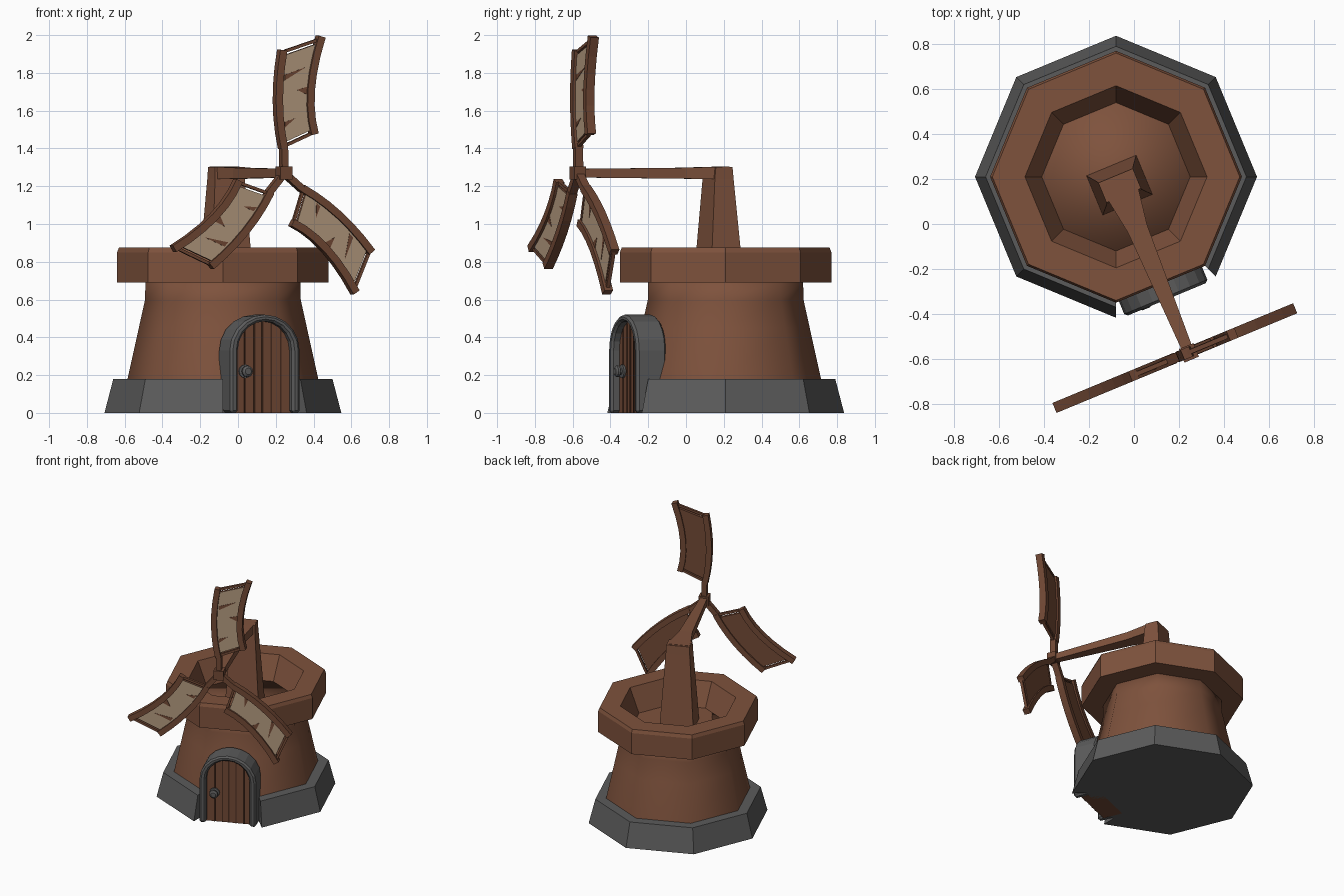
import bpy, bmesh, math
from mathutils import Vector

if "Cube" in bpy.data.objects:
    bpy.data.objects.remove(bpy.data.objects["Cube"])

ORIGIN, TURN = (-0.08, 0.21, 0), math.radians(22.5)   # tower axis; local -y faces the door


def mat(name, r, g, b):
    m = bpy.data.materials.new(name)
    m.diffuse_color = (r, g, b, 1)
    m.use_nodes = True
    m.node_tree.nodes["Principled BSDF"].inputs["Base Color"].default_value = m.diffuse_color
    return m


CLAY = mat("clay_brown", 0.21, 0.085, 0.046)
WOOD = mat("wood_brown", 0.165, 0.065, 0.035)
DARK = mat("dark_wood", 0.06, 0.024, 0.013)
STONE = mat("stone_grey", 0.105, 0.105, 0.105)
SAIL = mat("sail_tan", 0.45, 0.32, 0.21)


def make(name, verts, faces, *mats, smooth=False):
    me = bpy.data.meshes.new(name)
    me.from_pydata(verts, [], faces)
    bm = bmesh.new()
    bm.from_mesh(me)
    bmesh.ops.recalc_face_normals(bm, faces=bm.faces)
    bm.to_mesh(me)
    bm.free()
    for m in mats:
        me.materials.append(m)
    for p in me.polygons:
        p.use_smooth = smooth
    ob = bpy.data.objects.new(name, me)
    ob.location, ob.rotation_euler = ORIGIN, (0, 0, TURN)
    bpy.context.collection.objects.link(ob)
    return ob


def loft(name, rings, *mats, closed=False, **kw):
    """Skin equal-sized rings; cap the ends, or join them if closed."""
    n, k = len(rings[0]), len(rings)
    faces = [(i * n + j, i * n + (j + 1) % n, (i + 1) % k * n + (j + 1) % n, (i + 1) % k * n + j)
             for i in range(k if closed else k - 1) for j in range(n)]
    if not closed:
        faces += [tuple(range(n)), tuple(range((k - 1) * n, k * n))]
    return make(name, [v for r in rings for v in r], faces, *mats, **kw)


def octagon(r, z):
    return [(r * math.cos(a), r * math.sin(a), z)
            for a in (math.radians(-67.5 + 45 * i) for i in range(8))]


def ribbon(name, a, b, y0, y1, *mats):
    """Solid band between two xz polylines, from y0 to y1."""
    return loft(name, [[(p[0], y0, p[1]), (q[0], y0, q[1]), (q[0], y1, q[1]), (p[0], y1, p[1])]
                       for p, q in zip(a, b)], *mats)


# Tower body
loft("tower_body", [octagon(r, z) for r, z in
     ((0.53, 0.005), (0.505, 0.18), (0.445, 0.45), (0.412, 0.60), (0.41, 0.70))], CLAY, smooth=True)

# Parapet rim with sunken funnel floor
loft("parapet", [octagon(r, z) for r, z in
     ((0.38, 0.69), (0.56, 0.69), (0.56, 0.85), (0.55, 0.875), (0.405, 0.875), (0.33, 0.70))], CLAY)

# Stone footing, open on the door side
profile = ((0.627, 0), (0.58, 0.18), (0.48, 0.18), (0.48, 0))
loft("stone_footing", [list(c) for c in zip(*(octagon(r, z) for r, z in profile))], STONE)
loft("ground_slab", [octagon(0.53, 0), octagon(0.53, 0.012)], STONE)


# Doorway
def arch(w, spring, top, n=10):
    pts = [(-w * math.cos(math.pi * i / n), spring + (top - spring) * math.sin(math.pi * i / n))
           for i in range(n + 1)]
    return [(-w, 0)] + pts + [(w, 0)]


frame = ribbon("door_frame", arch(0.20, 0.33, 0.52), arch(0.155, 0.33, 0.485), -0.59, -0.42, STONE)
bev = frame.modifiers.new("bevel", 'BEVEL')
bev.width, bev.segments = 0.012, 1
door = arch(0.165, 0.33, 0.495)
loft("door", [[(x, y, z) for x, z in door] for y in (-0.545, -0.40)], WOOD)
for i, x in enumerate((-0.10, -0.045, 0.0, 0.05, 0.105)):
    top = 0.33 + 0.15 * math.sqrt(1 - (x / 0.155) ** 2)
    ribbon(f"plank_gap_{i}", [(x - 0.004, 0), (x - 0.004, top)], [(x + 0.004, 0), (x + 0.004, top)],
           -0.549, -0.54, DARK)
# Door knob: turned profile along y
loft("door_knob", [[(-0.10 + r * math.cos(t * math.pi / 6), y, 0.22 + r * math.sin(t * math.pi / 6))
                    for t in range(12)]
                   for r, y in ((0.036, -0.54), (0.036, -0.556), (0.018, -0.558), (0.018, -0.566),
                                (0.03, -0.572), (0.03, -0.585), (0.018, -0.594))], STONE)

# Post
loft("post", [[(-w, f, z), (w, f, z), (w, b, z), (-w, b, z)] for w, f, b, z in
     ((0.12, -0.135, 0.055, 0.69), (0.085, -0.097, 0.01, 1.24), (0.083, -0.09, 0.005, 1.302))], CLAY)
# Beam out to the hub
loft("beam", [[(-w, y, lo), (w, y, lo), (w, y, hi), (-w, y, hi)] for w, y, lo, hi in
     ((0.08, -0.01, 1.238, 1.304), (0.07, -0.10, 1.238, 1.302), (0.046, -0.25, 1.24, 1.298),
      (0.024, -0.84, 1.246, 1.292))], CLAY)

# Hub
HY, HZ = -0.845, 1.27
ribbon("hub", [(-0.035, HZ - 0.035), (-0.035, HZ + 0.035)], [(0.035, HZ - 0.035), (0.035, HZ + 0.035)],
       HY - 0.035, HY + 0.03, WOOD)


def curve(p0, pm, p1, n=6):
    """Quadratic through three points."""
    p0, pm, p1 = map(Vector, (p0, pm, p1))
    c = 2 * pm - (p0 + p1) / 2
    return [(1 - t) ** 2 * p0 + 2 * t * (1 - t) * c + t * t * p1 for t in (i / n for i in range(n + 1))]


def blade(idx, degrees):
    ca, sa = math.cos(math.radians(degrees)), math.sin(math.radians(degrees))

    def place(pts):
        return [(x * ca - z * sa, HZ + x * sa + z * ca) for x, z in pts]

    def bar(name, pts, w, d):
        pts = [Vector(p) for p in pts]
        a, b = [], []
        for i, p in enumerate(pts):
            t = (pts[min(i + 1, len(pts) - 1)] - pts[max(i - 1, 0)]).normalized()
            o = Vector((-t.y, t.x)) * w / 2
            a.append(p + o)
            b.append(p - o)
        ribbon(f"{name}_{idx}", place(a), place(b), HY - d, HY + d, WOOD)

    left = curve((-0.005, 0.13), (-0.035, 0.38), (-0.01, 0.65))
    right = curve((0.17, 0.205), (0.148, 0.44), (0.21, 0.722))
    bar("arm", [(0, 0), (-0.003, 0.14)], 0.036, 0.022)
    bar("inner_spar", left, 0.04, 0.024)
    bar("outer_spar", right, 0.04, 0.024)
    bar("root_batten", [left[0] + Vector((0, 0.01)), right[0] + Vector((0, 0.01))], 0.016, 0.01)
    bar("tip_batten", [left[-1] - Vector((0, 0.01)), right[-1] - Vector((0, 0.012))], 0.016, 0.01)
    # Sail cloth: tan in front, wood behind; shortened so a gap shows at the battens
    gap = Vector((0, 0.03))
    sl, sr = left[:], right[:]
    sl[0], sr[0], sl[-1], sr[-1] = sl[0] + gap, sr[0] + gap, sl[-1] - gap, sr[-1] - gap
    cloth = ribbon(f"sail_{idx}", place(sl), place(sr), HY - 0.01, HY + 0.012, WOOD, SAIL)
    for p in cloth.data.polygons:
        p.material_index = int(p.normal.y < -0.5)
    # Tears in the cloth
    for j, tri in enumerate((((0, 0.49), (0, 0.52), (0.12, 0.56)),
                             ((0.14, 0.41), (0.14, 0.46), (0.07, 0.44)),
                             ((0, 0.24), (0, 0.27), (0.06, 0.29)))):
        loft(f"tear_{idx}_{j}", [[(x, y, z) for x, z in place(tri)]
                                 for y in (HY - 0.012, HY - 0.008)], WOOD)


for i, deg in enumerate((0, -131, 138.5)):
    blade(i, deg)
